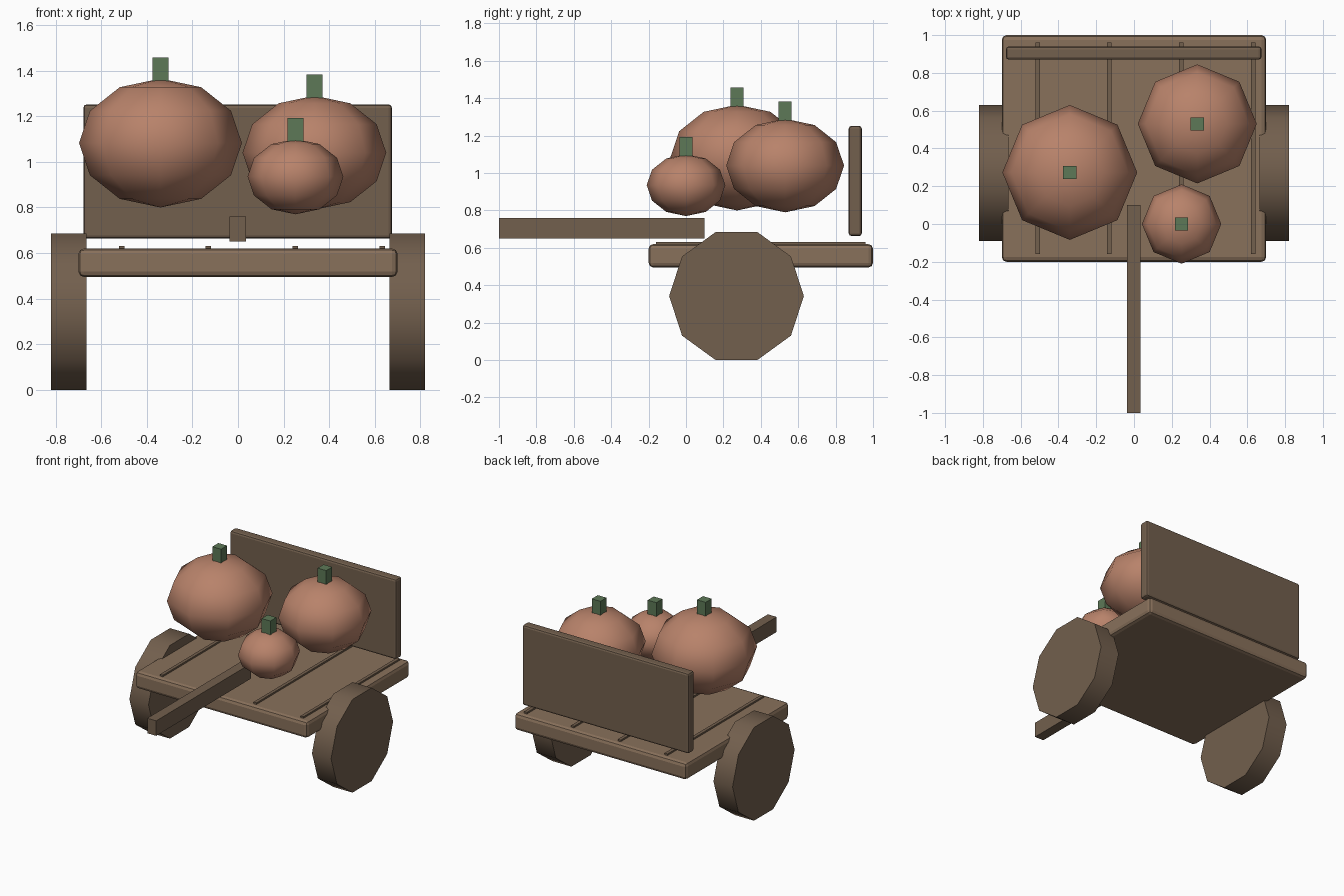
import bpy, math

if "Cube" in bpy.data.objects:
    bpy.data.objects.remove(bpy.data.objects["Cube"])


def material(name, rgb):
    m = bpy.data.materials.new(name)
    m.diffuse_color = (*rgb, 1)
    m.use_nodes = True
    m.node_tree.nodes["Principled BSDF"].inputs["Base Color"].default_value = m.diffuse_color
    return m


wood = material("light_wood", (0.25, 0.165, 0.105))
dark_wood = material("dark_wood", (0.17, 0.115, 0.075))
skin = material("pumpkin_skin", (0.48, 0.225, 0.145))
green = material("stem_green", (0.11, 0.19, 0.095))


def finish(name, mat):
    ob = bpy.context.object
    ob.name = name
    ob.data.materials.append(mat)
    return ob


def box(name, mat, x, y, z, bevel=0):
    """Box from (min, max) ranges, with optional rounded edges."""
    r = (x, y, z)
    bpy.ops.mesh.primitive_cube_add(size=1, location=[(a + b) / 2 for a, b in r])
    ob = finish(name, mat)
    ob.scale = [b - a for a, b in r]
    bpy.ops.object.transform_apply(location=False, rotation=False, scale=True)
    if bevel:
        mod = ob.modifiers.new("bevel", 'BEVEL')
        mod.width = bevel
        mod.segments = 2
    return ob


# Cart bed, back board and pull handle
box("cart_bed", wood, (-0.70, 0.70), (-0.20, 1.0), (0.495, 0.62), 0.025)
box("back_board", dark_wood, (-0.678, 0.675), (0.87, 0.94), (0.663, 1.252), 0.015)
box("handle", dark_wood, (-0.037, 0.035), (-1.0, 0.10), (0.65, 0.76))

# Thin strips along the bed
for i, x in enumerate((-0.51, -0.13, 0.25, 0.632)):
    box(f"bed_strip_{i + 1}", dark_wood, (x - 0.012, x + 0.012), (-0.16, 0.96), (0.605, 0.632))

# Ten-sided wheels resting on a flat side
R = 0.36
for side, sx in (("left", -1), ("right", 1)):
    bpy.ops.mesh.primitive_cylinder_add(
        vertices=10, radius=R, depth=0.155,
        location=(sx * 0.742, 0.27, R * math.cos(math.pi / 10)),
        rotation=(0, math.pi / 2, 0))
    ob = finish(f"wheel_{side}", dark_wood)
    bpy.ops.object.transform_apply(location=False, rotation=True, scale=False)
    bpy.ops.object.shade_smooth_by_angle(angle=math.radians(40))

# Pumpkins with square stems: x, y, radius, bottom, top
pumpkins = {
    "large": (-0.34, 0.273, 0.357, 0.80, 1.365),
    "medium": (0.335, 0.53, 0.315, 0.79, 1.29),
    "small": (0.252, 0.0, 0.21, 0.77, 1.10),
}
for size, (x, y, r, z0, z1) in pumpkins.items():
    bpy.ops.mesh.primitive_uv_sphere_add(segments=8, ring_count=6, radius=1,
                                         location=(x, y, (z0 + z1) / 2))
    ob = finish(f"{size}_pumpkin", skin)
    ob.scale = (r, r, (z1 - z0) / 2)
    bpy.ops.object.transform_apply(location=False, rotation=False, scale=True)
    bpy.ops.object.shade_smooth()
    box(f"{size}_stem", green, (x - 0.035, x + 0.035), (y - 0.035, y + 0.035),
        (z1 - 0.03, z1 + 0.092))
